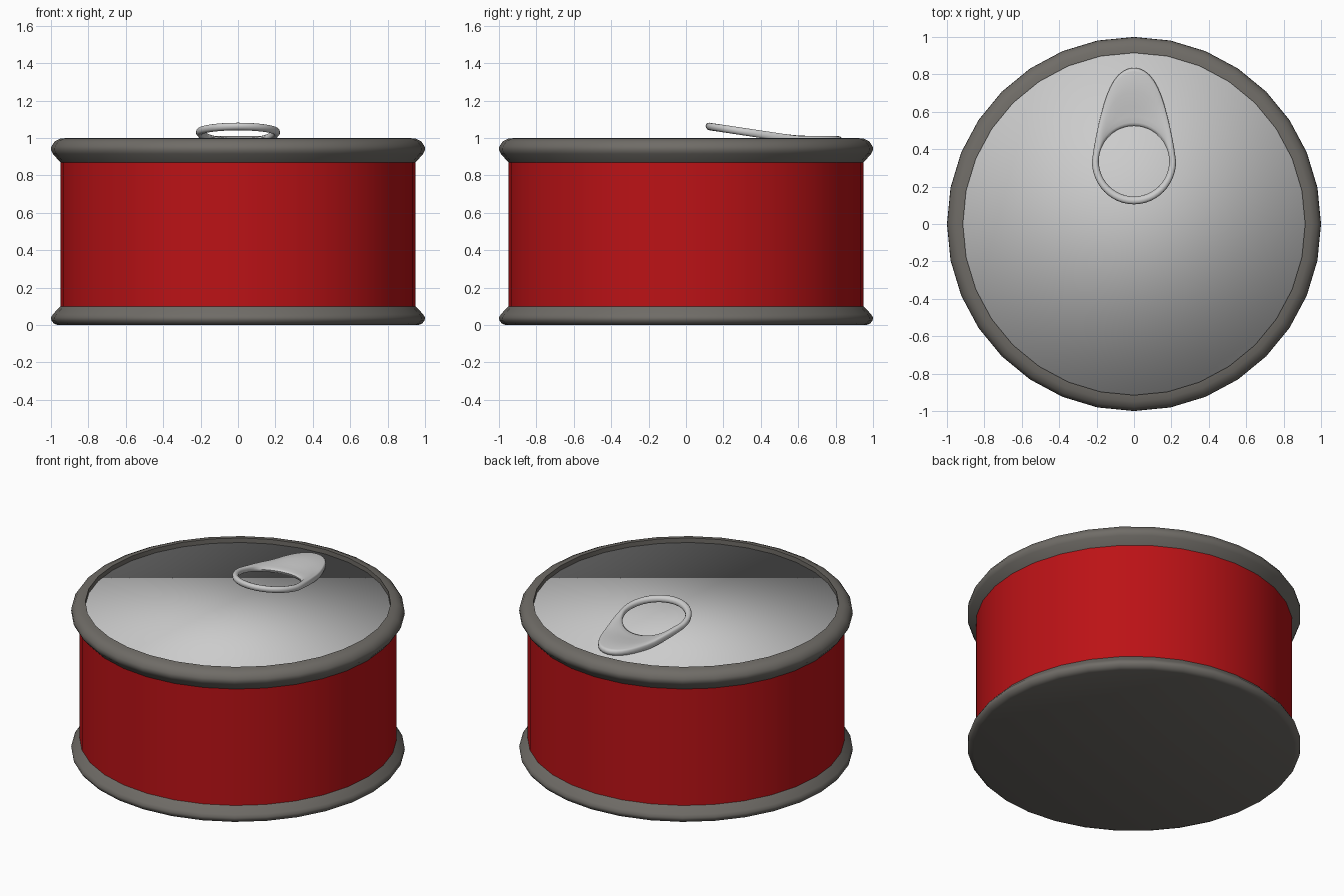
import bpy, bmesh, math

if "Cube" in bpy.data.objects:
    bpy.data.objects.remove(bpy.data.objects["Cube"])

SIDES = 32


def material(name, rgb):
    m = bpy.data.materials.new(name)
    m.diffuse_color = (*rgb, 1)
    m.use_nodes = True
    m.node_tree.nodes["Principled BSDF"].inputs["Base Color"].default_value = m.diffuse_color
    return m


def finish(name, bm, mat=None, angle=None):
    bmesh.ops.recalc_face_normals(bm, faces=bm.faces)
    mesh = bpy.data.meshes.new(name)
    bm.to_mesh(mesh)
    bm.free()
    mesh.shade_smooth()
    if angle:
        mesh.set_sharp_from_angle(angle=math.radians(angle))
    if mat:
        mesh.materials.append(mat)
    obj = bpy.data.objects.new(name, mesh)
    bpy.context.collection.objects.link(obj)
    return obj


def bridge(bm, a, b):
    n = len(a)
    for i in range(n):
        bm.faces.new((a[i], a[(i + 1) % n], b[(i + 1) % n], b[i]))


def lathe(name, profile, mat=None, angle=None, cap_first=False, cap_last=False):
    """Turn (radius, z) points around the z axis."""
    bm = bmesh.new()
    turns = [2 * math.pi * i / SIDES for i in range(SIDES)]
    loops = [[bm.verts.new((r * math.cos(t), r * math.sin(t), z)) for t in turns]
             for r, z in profile]
    for a, b in zip(loops, loops[1:]):
        bridge(bm, a, b)
    if cap_first:
        bm.faces.new(loops[0])
    if cap_last:
        bm.faces.new(loops[-1])
    return finish(name, bm, mat, angle)


red = material("red_label", (0.5, 0.006, 0.008))
dark = material("dark_metal", (0.16, 0.15, 0.135))

# Can wall
lathe("can_body", [(0.95, 0.08), (0.95, 0.9)], red)

# Base with rolled edge
lathe("base_rim", [(0.965, 0), (0.985, 0.008), (0.998, 0.025), (1, 0.04),
                   (0.99, 0.057), (0.95, 0.1)], dark, 50, cap_first=True)

# Rolled rim around the lid
lathe("top_rim", [(0.95, 0.87), (0.99, 0.915), (1, 0.935), (0.998, 0.955),
                  (0.98, 0.982), (0.95, 0.996), (0.915, 1), (0.915, 0.965)], dark, 50)

# Recessed lid, softly shaded across its edge
lathe("lid", [(0.93, 0.93), (0.93, 0.97)], cap_last=True)


# Pull tab: rounded section swept between a teardrop outline and a round hole
def make_tab():
    bm = bmesh.new()
    n, cy, hole, half = 48, 0.335, 0.188, 0.02
    edge = [(0, 0), (0.15, 0.55), (0.5, 0.88), (1, 1)]   # rounded edge, inset and height
    web = [0.4, 0.7, 0.88]                               # extra points across the web
    loops = []
    for i in range(n):
        t = 2 * math.pi * i / n
        c, s = math.cos(t), math.sin(t)
        up = max(s, 0)
        ox = 0.225 * c * (1 - 0.25 * up * c * c)
        oy = cy + (0.5 if s > 0 else 0.23) * s
        ix, iy = hole * c, cy + hole * s
        width = math.hypot(ox - ix, oy - iy)
        f = min(0.02 / width, 0.45)                      # edge inset as a fraction
        top = [(u * f, h) for u, h in edge]
        top += [(f + (1 - 2 * f) * w, 1) for w in web]
        top += [(1 - u * f, h) for u, h in reversed(edge)]
        section = top + [(k, -h) for k, h in reversed(top[1:-1])]
        loop = []
        for k, h in section:
            x, y = ox + (ix - ox) * k, oy + (iy - oy) * k
            z = 0.99 + 0.15 * max(0, 0.6 - y) + half * h
            # the web dips towards the hole
            dip = max(0, (k - 0.55) / 0.45) * max(0, (s - 0.35) / 0.65) ** 0.5
            z -= 0.025 * dip * (1 if h > 0 else 0.4)
            loop.append(bm.verts.new((x, y, z)))
        loops.append(loop)
    for i in range(n):
        bridge(bm, loops[i], loops[(i + 1) % n])
    finish("pull_tab", bm, angle=50)


make_tab()
